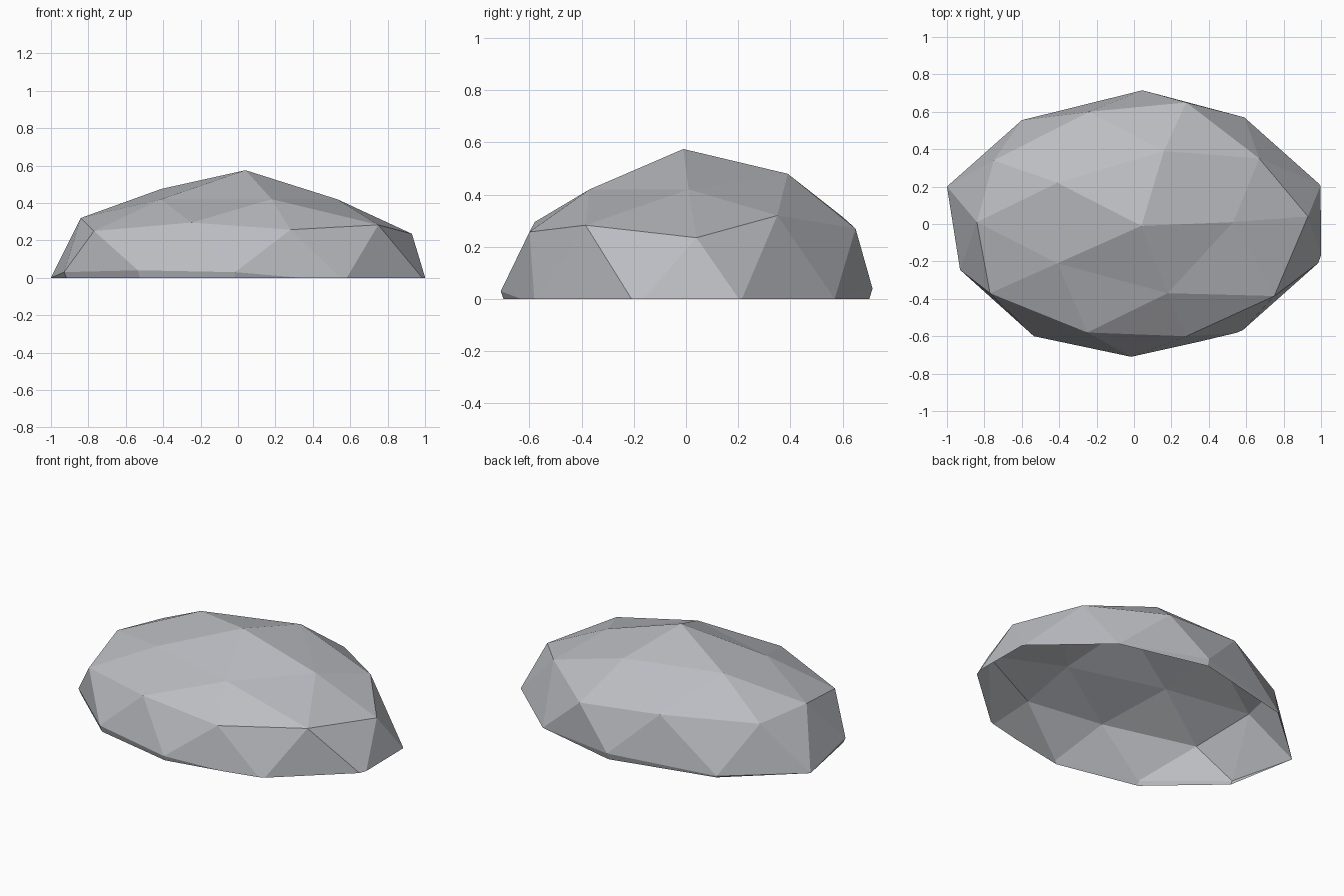
import bpy
import bmesh

# Remove only the default object
default_cube = bpy.data.objects.get("Cube")
if default_cube:
    bpy.data.objects.remove(default_cube, do_unlink=True)

# Stone material
stone = bpy.data.materials.new("pale grey stone")
stone.use_nodes = True
stone_colour = (0.50, 0.51, 0.54, 1)
stone.diffuse_color = stone_colour
shader = next(n for n in stone.node_tree.nodes if n.type == "BSDF_PRINCIPLED")
shader.inputs["Base Color"].default_value = stone_colour

# Irregular cross-sections of the boulder, counter-clockwise from its left end
peak = (0.04, -0.01, 0.575)
crown = [(0.53, 0.01, 0.42), (0.16, 0.39, 0.48), (-0.41, 0.22, 0.475),
         (-0.41, -0.21, 0.42), (0.18, -0.37, 0.42)]
shoulder = [(0.93, 0.04, 0.235), (0.67, 0.35, 0.32), (0.28, 0.65, 0.27),
            (-0.24, 0.6, 0.315), (-0.75, 0.34, 0.295), (-0.84, 0.01, 0.32),
            (-0.77, -0.37, 0.25), (-0.25, -0.58, 0.295),
            (0.28, -0.6, 0.257), (0.75, -0.385, 0.283)]
girth = [(1, 0.21, -0.01), (0.59, 0.57, 0), (0.045, 0.715, 0.04),
         (-0.6, 0.555, 0.01), (-1, 0.2, 0), (-0.93, -0.245, 0.03),
         (-0.535, -0.6, 0.04), (-0.015, -0.71, 0.03),
         (0.57, -0.58, -0.02), (1.01, -0.19, -0.03)]

bm = bmesh.new()


def add_ring(points):
    return [bm.verts.new(point) for point in points]


top = bm.verts.new(peak)
upper = add_ring(crown)
middle = add_ring(shoulder)
lower = add_ring(girth)
# The buried underside tucks inward below the girth
buried = add_ring([(x * 0.94, y * 0.94, -0.1) for x, y, z in girth])

# Facets of the cap and crown
for i in range(len(upper)):
    j = (i + 1) % len(upper)
    a, b, c = (middle[(2 * i + step) % len(middle)] for step in range(3))
    bm.faces.new((top, upper[i], upper[j]))
    bm.faces.new((upper[i], a, b))
    bm.faces.new((upper[i], b, upper[j]))
    bm.faces.new((upper[j], b, c))

# Facets of the flanks and the tucked underside
for k in range(len(middle)):
    n = (k + 1) % len(middle)
    bm.faces.new((middle[k], lower[k - 1], lower[k]))
    bm.faces.new((middle[k], lower[k], middle[n]))
    bm.faces.new((lower[k], buried[k], buried[n], lower[n]))

# Trim flat at ground level, leaving the underside open
bmesh.ops.bisect_plane(bm, geom=bm.verts[:] + bm.edges[:] + bm.faces[:],
                       dist=0.0001, plane_co=(0, 0, 0), plane_no=(0, 0, 1),
                       clear_inner=True)

mesh = bpy.data.meshes.new("boulder")
bm.to_mesh(mesh)
bm.free()
mesh.materials.append(stone)
boulder = bpy.data.objects.new("boulder", mesh)
bpy.context.collection.objects.link(boulder)
